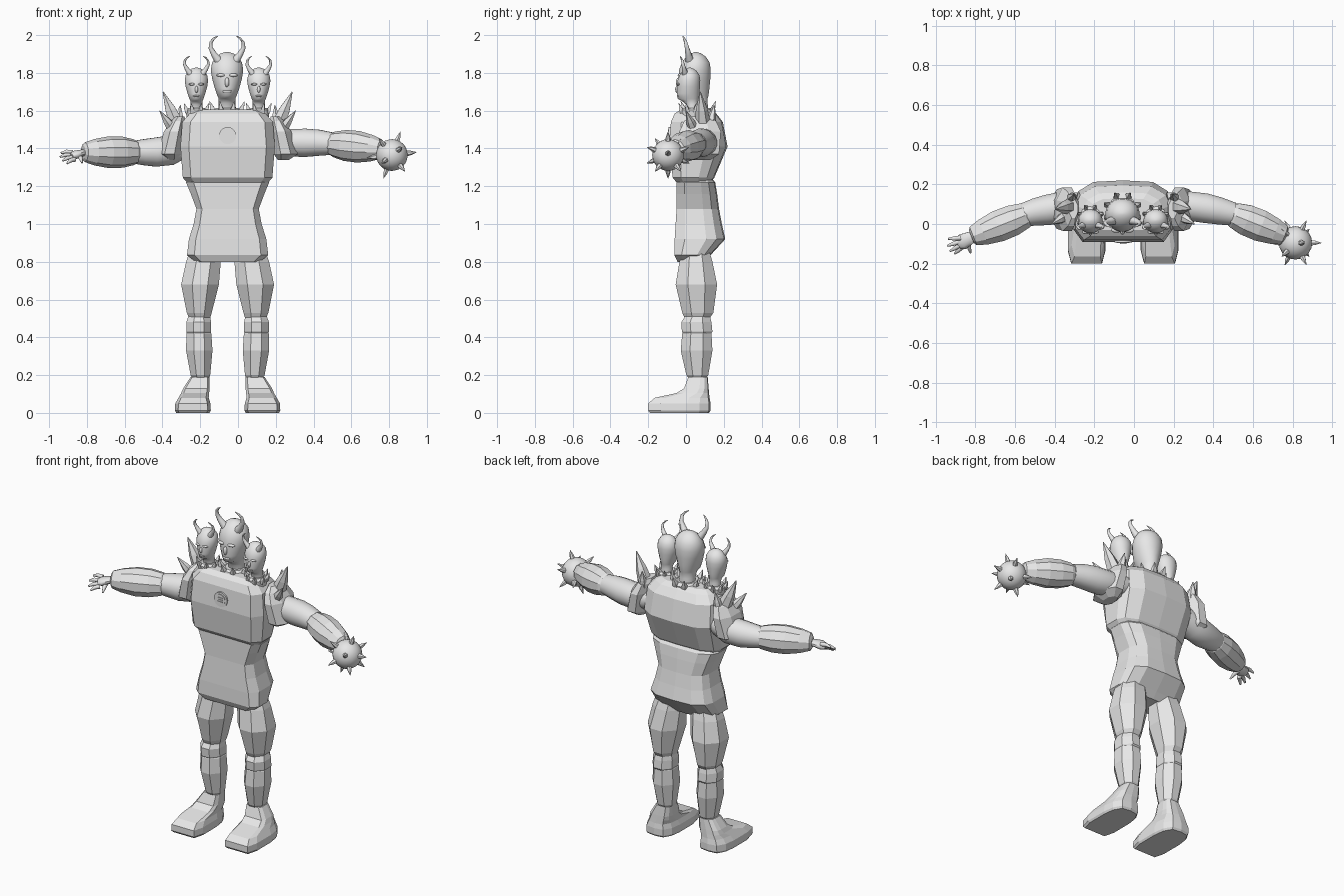
import bpy, bmesh, math
from mathutils import Vector, Matrix

if "Cube" in bpy.data.objects:
    bpy.data.objects.remove(bpy.data.objects["Cube"], do_unlink=True)

MID = -0.055  # the body's own centre line

grey = bpy.data.materials.new("plain_grey")
grey.use_nodes = True
grey.diffuse_color = (0.8, 0.8, 0.8, 1)
grey.node_tree.nodes["Principled BSDF"].inputs["Base Color"].default_value = (0.8, 0.8, 0.8, 1)


def finish(name, bm, smooth=None):
    bmesh.ops.recalc_face_normals(bm, faces=bm.faces)
    me = bpy.data.meshes.new(name)
    bm.to_mesh(me)
    bm.free()
    me.materials.append(grey)
    ob = bpy.data.objects.new(name, me)
    bpy.context.collection.objects.link(ob)
    if smooth:
        bpy.ops.object.select_all(action='DESELECT')
        ob.select_set(True)
        bpy.context.view_layer.objects.active = ob
        bpy.ops.object.shade_smooth_by_angle(angle=math.radians(smooth))
    return ob


def skin(bm, rings):
    """Bridge rings of points and close both ends."""
    rows = [[bm.verts.new(p) for p in ring] for ring in rings]
    n = len(rows[0])
    for a, b in zip(rows, rows[1:]):
        for i in range(n):
            j = (i + 1) % n
            bm.faces.new((a[i], a[j], b[j], b[i]))
    bm.faces.new(rows[0])
    bm.faces.new(rows[-1])


def circle(n, turn=0.5):
    return [(math.cos((i + turn) * math.tau / n), math.sin((i + turn) * math.tau / n)) for i in range(n)]


def loft(name, section, rows, smooth=None):
    """Stack a cross-section; each row is z, x centre, half width, front y, back y."""
    bm = bmesh.new()
    skin(bm, [[(x + u * hw, (f + b) / 2 + v * (b - f) / 2, z) for u, v in section]
              for z, x, hw, f, b in rows])
    return finish(name, bm, smooth)


def tube(name, path, radii, n=10, smooth=None, flat=1.0):
    bm = bmesh.new()
    pts = [Vector(p) for p in path]
    rings = []
    for i, (p, r) in enumerate(zip(pts, radii)):
        d = (pts[min(i + 1, len(pts) - 1)] - pts[max(i - 1, 0)]).normalized()
        side = d.cross(Vector((0, 1, 0) if abs(d.z) > 0.8 else (0, 0, 1))).normalized()
        up = side.cross(d)
        rings.append([p + side * u * r + up * v * r * flat for u, v in circle(n)])
    skin(bm, rings)
    return finish(name, bm, smooth)


def ball(name, centre, scale, smooth=40, sub=2):
    bm = bmesh.new()
    bmesh.ops.create_icosphere(bm, subdivisions=sub, radius=1,
                               matrix=Matrix.Translation(centre) @ Matrix.Diagonal((*scale, 1)))
    return finish(name, bm, smooth)


def spike(name, base, tip, r, n=6):
    return tube(name, [base, Vector(base).lerp(Vector(tip), 0.45), tip], [r, r * 0.75, r * 0.06], n)


# Cross-sections: angular for armour, octagon for the limbs
half = [(0.0, -1), (0.82, -1), (1, -0.6), (1, 0.25), (0.9, 0.65), (0.6, 0.95)]
PLATE = half + [(0, 1)] + [(-u, v) for u, v in half[:0:-1]]
OCT = [(u * 1.08, v * 1.08) for u, v in circle(8)]

# Torso
loft("chest_plate", PLATE, [
    (1.22, MID, .215, -.05, .13), (1.245, MID, .237, -.07, .15), (1.41, MID, .25, -.09, .22),
    (1.54, MID, .24, -.08, .195), (1.585, MID, .2, -.06, .16), (1.605, MID, .17, -.03, .13)])
loft("tunic", PLATE, [
    (.8, MID, .17, -.045, .1), (.835, MID, .215, -.062, .13), (.92, MID, .205, -.06, .208),
    (1.0, MID, .18, -.055, .19), (1.08, MID, .165, -.05, .175), (1.16, MID, .195, -.05, .165),
    (1.22, MID, .22, -.05, .155), (1.25, MID, .2, -.04, .13)])

# Plain round chest badge
for nm, r, depth, n in (("badge_rim", .045, .02, 24), ("badge_face", .033, .026, 24)):
    tube(nm, [(MID, -.075, 1.468), (MID, -.083 - depth / 2, 1.468)], [r, r], n, 30)
for dz in (-.012, 0, .012):
    tube("badge_bar", [(MID - .016, -.097, 1.468 + dz), (MID + .016, -.097, 1.468 + dz)], [.004, .004], 4)

for s, side in ((-1, "right"), (1, "left")):
    X = lambda off: MID + s * off
    # Legs
    loft(side + "_thigh", OCT, [
        (.5, X(.148), .055, -.005, .125), (.53, X(.15), .066, -.02, .145),
        (.68, X(.146), .1, -.055, .165), (.8, X(.128), .092, -.035, .14),
        (.87, X(.115), .08, -.02, .12)])
    loft(side + "_knee", OCT, [
        (.4, X(.152), .055, 0, .12), (.43, X(.153), .066, -.022, .14), (.48, X(.153), .066, -.025, .135),
        (.52, X(.15), .055, 0, .125)])
    loft(side + "_shin", OCT, [
        (.18, X(.142), .043, .015, .105), (.2, X(.144), .052, .002, .118), (.33, X(.15), .07, -.028, .14),
        (.42, X(.152), .066, -.02, .135), (.445, X(.152), .055, 0, .12)])
    loft(side + "_boot", PLATE[:1] + PLATE[1:], [
        (0, X(.184), .088, -.19, .122), (.012, X(.184), .095, -.2, .13), (.05, X(.184), .093, -.2, .13),
        (.08, X(.18), .08, -.165, .125), (.105, X(.172), .074, -.05, .122),
        (.13, X(.165), .07, -.01, .12), (.19, X(.146), .05, .012, .115)])

    # Shoulder armour and its spikes
    loft(side + "_shoulder_pad", OCT, [
        (1.34, X(.295), .03, .02, .13), (1.37, X(.308), .064, -.025, .175), (1.49, X(.282), .055, -.035, .185),
        (1.545, X(.262), .038, -.01, .16), (1.57, X(.25), .022, .03, .12)])
    spike(side + "_large_shoulder_spike", (X(.27), .09, 1.53), (X(.342), .075, 1.7), .042)
    spike(side + "_outer_shoulder_spike", (X(.29), .04, 1.5), (X(.36), .0, 1.6), .03)
    spike(side + "_rear_shoulder_spike", (X(.26), .13, 1.53), (X(.25), .15, 1.63), .028)

# Arms
tube("left_upper_arm", [(.15, .1, 1.45), (.28, .09, 1.43), (.36, .08, 1.43), (.43, .066, 1.43), (.5, .05, 1.425)],
     [.06, .075, .076, .07, .06], 16, 50)
tube("right_upper_arm", [(-.27, .1, 1.42), (-.36, .085, 1.39), (-.44, .07, 1.38), (-.5, .06, 1.38), (-.56, .045, 1.38)],
     [.06, .08, .078, .07, .06], 16, 50)
for nm, a, b in (("left_forearm", (.48, .055, 1.425), (.765, -.06, 1.395)),
                 ("right_forearm", (-.52, .055, 1.38), (-.82, -.065, 1.38))):
    a, b = Vector(a), Vector(b)
    tube(nm, [a.lerp(b, t) for t in (0, .1, .3, .55, .8, .97, 1)],
         [.05, .068, .082, .084, .07, .052, .035], 10)

# Spiked ball in place of the left hand
hub = Vector((.815, -.095, 1.365))
ball("mace_ball", hub, (.084,) * 3, 40, 3)
tube("mace_socket", [(.74, -.05, 1.395), hub], [.04, .04], 10)
ico = bmesh.new()
bmesh.ops.create_icosphere(ico, subdivisions=1, radius=1)
for v in ico.verts:
    d = Matrix.Rotation(.35, 3, 'Y') @ v.co
    spike("mace_spike", hub + d * .075, hub + d * .132, .016)
ico.free()

# Right hand
tube("right_palm", [(-.8, -.06, 1.378), (-.83, -.072, 1.375), (-.865, -.09, 1.365), (-.885, -.1, 1.358)],
     [.027, .034, .042, .03], 10, 50, .55)
fingers = [((-.875, -.07, 1.38), (-.938, -.075, 1.375)), ((-.88, -.09, 1.365), (-.942, -.11, 1.355)),
           ((-.875, -.105, 1.352), (-.928, -.137, 1.335)), ((-.865, -.115, 1.342), (-.905, -.15, 1.32)),
           ((-.84, -.085, 1.36), (-.825, -.145, 1.325))]
for a, b in fingers:
    m = Vector(a).lerp(Vector(b), .55) + Vector((0, 0, .006))
    tube("right_finger", [a, m, b], [.013, .011, .005], 8, 50)


# Horned heads, the outer two smaller
def head(name, x, y, z, k):
    P = lambda dx, dy, dz: (x + dx * k, y + dy * k, z + dz * k)
    rows = [(0, .05, -.02, .08), (.06, .045, -.015, .075), (.085, .045, -.045, .075), (.1, .052, -.075, .08),
            (.14, .066, -.08, .085), (.19, .08, -.08, .09), (.235, .087, -.078, .092), (.275, .08, -.062, .086),
            (.305, .06, -.04, .066), (.322, .036, -.016, .042), (.33, .01, .005, .02)]
    loft(name, circle(20), [(z + h * k, x, w * k, y + f * k, y + b * k) for h, w, f, b in rows], 60)
    ball(name + "_nose", P(0, -.08, .17), (.012 * k, .014 * k, .026 * k))
    ball(name + "_mouth", P(0, -.071, .122), (.026 * k, .011 * k, .008 * k))
    for s in (-1, 1):
        ball(name + "_brow", P(s * .032, -.07, .208), (.026 * k, .014 * k, .009 * k))
        tube(name + "_horn", [P(s * .045, -.02, .285), P(s * .07, -.028, .32), P(s * .087, -.035, .352),
                              P(s * .085, -.042, .382), P(s * .07, -.05, .402), P(s * .05, -.057, .415)],
             [k * r for r in (.024, .017, .012, .009, .006, .002)], 8, 60)
    # Collar ring with short teeth
    loft(name + "_collar", circle(12), [
        (z - .03, x, .075 * k, y - .055 * k, y + .105 * k), (z + .02 * k, x, .082 * k, y - .06 * k, y + .11 * k),
        (z + .035 * k, x, .06 * k, y - .04 * k, y + .09 * k)])
    for u, v in circle(8):
        spike(name + "_collar_tooth", P(u * .072, .025 + v * .072, .0), P(u * .1, .025 + v * .1, .07), .022 * k, 4)


head("middle_head", MID - .003, .04, 1.58, 1.0)
for s, side in ((-1, "right"), (1, "left")):
    head(side + "_head", MID + s * .165, .01, 1.59, .72)
